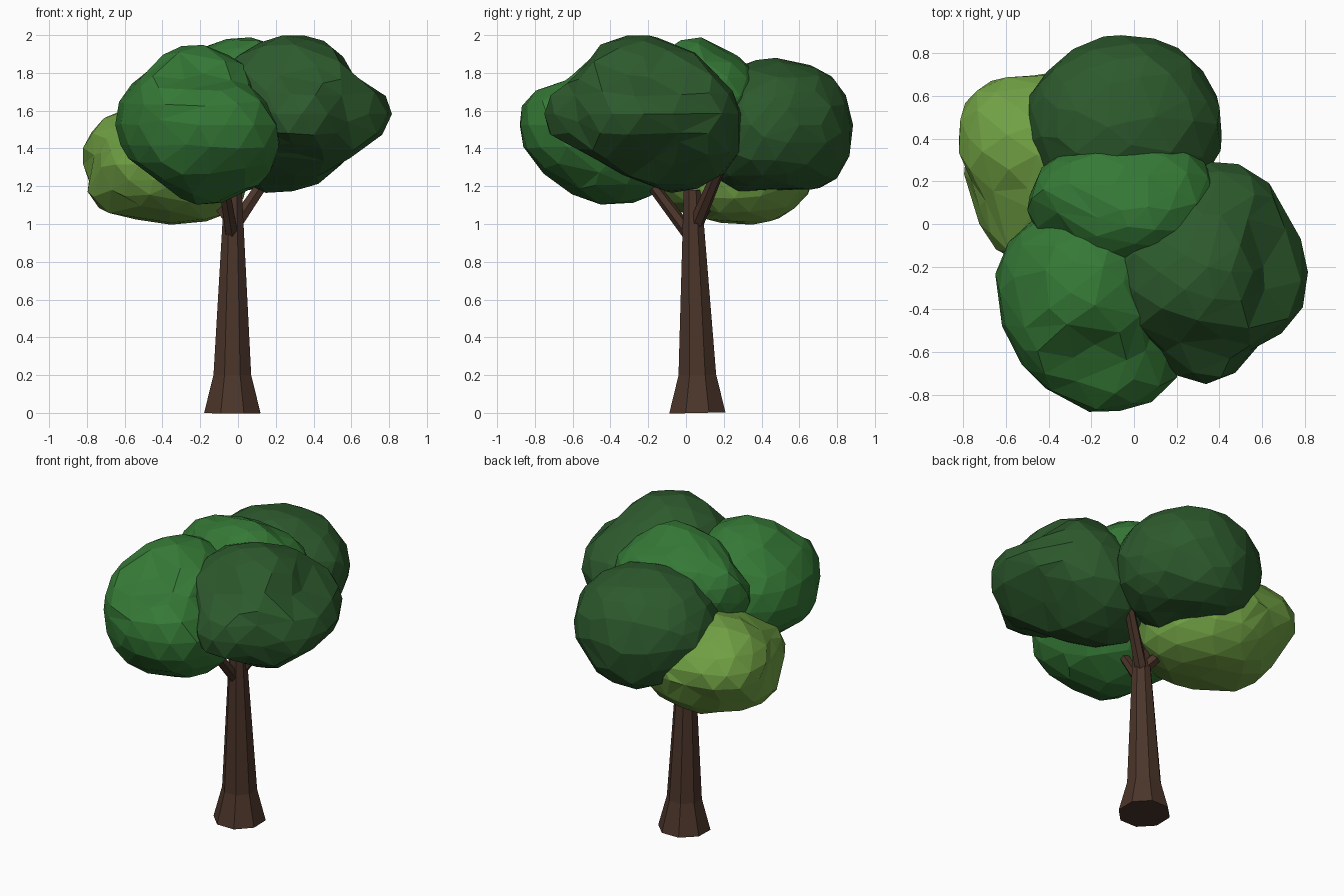
import bpy, bmesh, math
from mathutils import Vector, noise


def material(name, rgb):
    m = bpy.data.materials.new(name)
    lin = [((c / 255 + 0.055) / 1.055) ** 2.4 for c in rgb]
    m.diffuse_color = (*lin, 1)
    return m


BARK = material("bark brown", (75, 53, 42))
LEAF = material("leaf green", (53, 121, 54))
DARK = material("dark green", (45, 90, 45))
LIME = material("yellow green", (113, 161, 68))


def finish(bm, name, mat):
    bmesh.ops.recalc_face_normals(bm, faces=bm.faces)
    me = bpy.data.meshes.new(name)
    bm.to_mesh(me)
    bm.free()
    me.materials.append(mat)
    ob = bpy.data.objects.new(name, me)
    bpy.context.collection.objects.link(ob)
    return ob


def tube(name, rings, sides, mat):
    """Faceted limb through (centre, radius) rings, capped at both ends."""
    bm = bmesh.new()
    axis = (Vector(rings[-1][0]) - Vector(rings[0][0])).normalized()
    u = axis.cross(Vector((0, 1, 0))).normalized()
    v = axis.cross(u)
    loops = []
    for centre, r in rings:
        loop = []
        for i in range(sides):
            a = math.tau * (i + 0.5) / sides
            loop.append(bm.verts.new(Vector(centre) + (u * math.cos(a) + v * math.sin(a)) * r))
        loops.append(loop)
    for lo, hi in zip(loops, loops[1:]):
        for i in range(sides):
            j = (i + 1) % sides
            bm.faces.new((lo[i], lo[j], hi[j], hi[i]))
    bm.faces.new(loops[0])
    bm.faces.new(loops[-1])
    finish(bm, name, mat)


def clump(name, low, high, mat, seed, marks):
    """Lumpy faceted leaf mass filling the box low..high.
    marks: a few points the surface is drawn towards."""
    low, high = Vector(low), Vector(high)
    mid, half = (low + high) / 2, (high - low) / 2
    rel = [Vector([(m[k] - mid[k]) / half[k] for k in range(3)]) for m in marks]
    dirs = [n.normalized() for n in rel]
    goals = [n.length - 1 for n in rel]
    pulls = list(goals)

    def offset(d):
        weights = [math.exp(16 * (d.dot(n) - 1)) for n in dirs]
        return sum(w * p for w, p in zip(weights, pulls)) / (sum(weights) + 0.12)

    # Sharpen the pulls so the surface passes close to every mark
    for _ in range(3):
        errors = [g - offset(n) for g, n in zip(goals, dirs)]
        pulls = [p + 0.6 * e for p, e in zip(pulls, errors)]

    bm = bmesh.new()
    bmesh.ops.create_icosphere(bm, subdivisions=3, radius=1)
    for vert in bm.verts:
        d = vert.co.normalized()
        vert.co = d * (1 + offset(d) + 0.03 * noise.noise(d * 3.5 + Vector((0, seed * 5.1, 0))))
    for k in range(3):
        top = max(p.co[k] for p in bm.verts)
        bottom = -min(p.co[k] for p in bm.verts)
        for p in bm.verts:
            p.co[k] = mid[k] + half[k] * p.co[k] / (top if p.co[k] > 0 else bottom)
    ob = finish(bm, name, mat)
    # Irregular facets
    dec = ob.modifiers.new("facets", 'DECIMATE')
    dec.ratio = 0.65


# Trunk with flared foot
tube("trunk", [((-0.03, 0.06, 0), 0.161), ((-0.03, 0.06, 0.2), 0.108),
               ((-0.026, 0.034, 1.18), 0.05)], 8, BARK)

# Branches
tube("front_branch", [((-0.03, 0.03, 0.93), 0.038), ((-0.09, -0.25, 1.3), 0.028)], 6, BARK)
tube("right_branch", [((-0.02, 0.05, 0.99), 0.04), ((0.27, 0.23, 1.42), 0.028)], 6, BARK)
tube("left_branch", [((-0.02, 0.04, 1.0), 0.04), ((-0.13, 0.14, 1.14), 0.032)], 6, BARK)

# Leaf clumps
clump("front_leaves", (-0.65, -0.88, 1.10), (0.23, 0.09, 1.95), LEAF, 1, [
    (-0.27, -0.3, 1.95), (0.0, -0.4, 1.87), (0.1, -0.45, 1.68), (0.22, -0.45, 1.46),
    (0.1, -0.4, 1.2), (-0.15, -0.35, 1.1), (-0.45, -0.4, 1.24), (-0.63, -0.35, 1.42),
    (-0.65, -0.24, 1.6), (-0.5, -0.35, 1.8), (-0.57, -0.6, 1.55), (-0.34, -0.81, 1.5),
    (-0.17, -0.875, 1.52), (0.0, -0.86, 1.52), (0.19, -0.73, 1.5), (-0.2, -0.6, 1.78),
    (-0.2, -0.7, 1.22), (-0.62, -0.1, 1.6), (-0.5, -0.01, 1.62), (-0.28, 0.02, 1.79)])
clump("right_leaves", (-0.14, -0.75, 1.165), (0.815, 0.30, 2.0), DARK, 2, [
    (0.81, -0.22, 1.58), (0.62, -0.2, 1.76), (0.45, -0.22, 1.96), (0.25, -0.27, 2.0),
    (0.0, -0.2, 1.9), (0.68, -0.2, 1.43), (0.55, -0.2, 1.34), (0.4, -0.05, 1.22),
    (0.16, 0.04, 1.18), (0.3, -0.74, 1.55), (0.3, -0.57, 1.78), (0.32, -0.48, 1.38),
    (0.28, -0.3, 1.26), (0.35, 0.2, 1.75), (0.4, 0.29, 1.55), (0.28, 0.25, 1.32),
    (0.79, -0.38, 1.57), (0.57, -0.56, 1.57), (0.41, -0.72, 1.55), (0.1, -0.58, 1.58),
    (0.7, 0.06, 1.57), (0.57, 0.25, 1.57), (0.17, 0.05, 1.86)])
clump("back_leaves", (-0.51, 0.06, 1.17), (0.41, 0.885, 1.88), DARK, 3, [
    (-0.51, 0.5, 1.55), (-0.46, 0.66, 1.55), (-0.32, 0.79, 1.53), (0.0, 0.88, 1.47),
    (0.2, 0.82, 1.5), (0.32, 0.7, 1.52), (0.4, 0.37, 1.5), (-0.05, 0.36, 1.88),
    (-0.05, 0.6, 1.87), (-0.05, 0.78, 1.79), (-0.05, 0.85, 1.62), (-0.05, 0.75, 1.2),
    (-0.05, 0.5, 1.17), (-0.05, 0.17, 1.2), (-0.4, 0.26, 1.26), (0.25, 0.25, 1.28),
    (-0.35, 0.5, 1.8), (0.25, 0.5, 1.8)])
clump("top_leaves", (-0.50, -0.26, 1.36), (0.38, 0.39, 1.99), LEAF, 4, [
    (-0.5, 0.08, 1.66), (-0.46, 0.22, 1.66), (-0.35, 0.33, 1.68), (0.0, 0.38, 1.72),
    (0.2, 0.38, 1.72), (0.35, 0.28, 1.68), (0.06, 0.05, 1.99), (-0.15, 0.05, 1.94),
    (0.0, 0.2, 1.92), (0.0, 0.35, 1.82), (-0.32, -0.06, 1.76), (-0.1, -0.15, 1.85)])
clump("left_leaves", (-0.82, -0.2, 1.0), (0.06, 0.71, 1.63), LIME, 5, [
    (-0.82, 0.47, 1.42), (-0.79, 0.58, 1.45), (-0.78, 0.38, 1.51), (-0.66, 0.4, 1.61),
    (-0.45, 0.7, 1.42), (-0.77, 0.2, 1.35), (-0.74, 0.02, 1.25), (-0.65, -0.13, 1.25),
    (-0.75, 0.17, 1.09), (-0.45, 0.2, 1.02), (-0.28, 0.2, 1.0), (-0.08, 0.2, 1.04),
    (-0.4, 0.5, 1.02), (-0.45, 0.65, 1.17), (-0.3, -0.17, 1.16), (-0.55, 0.1, 1.55)])
